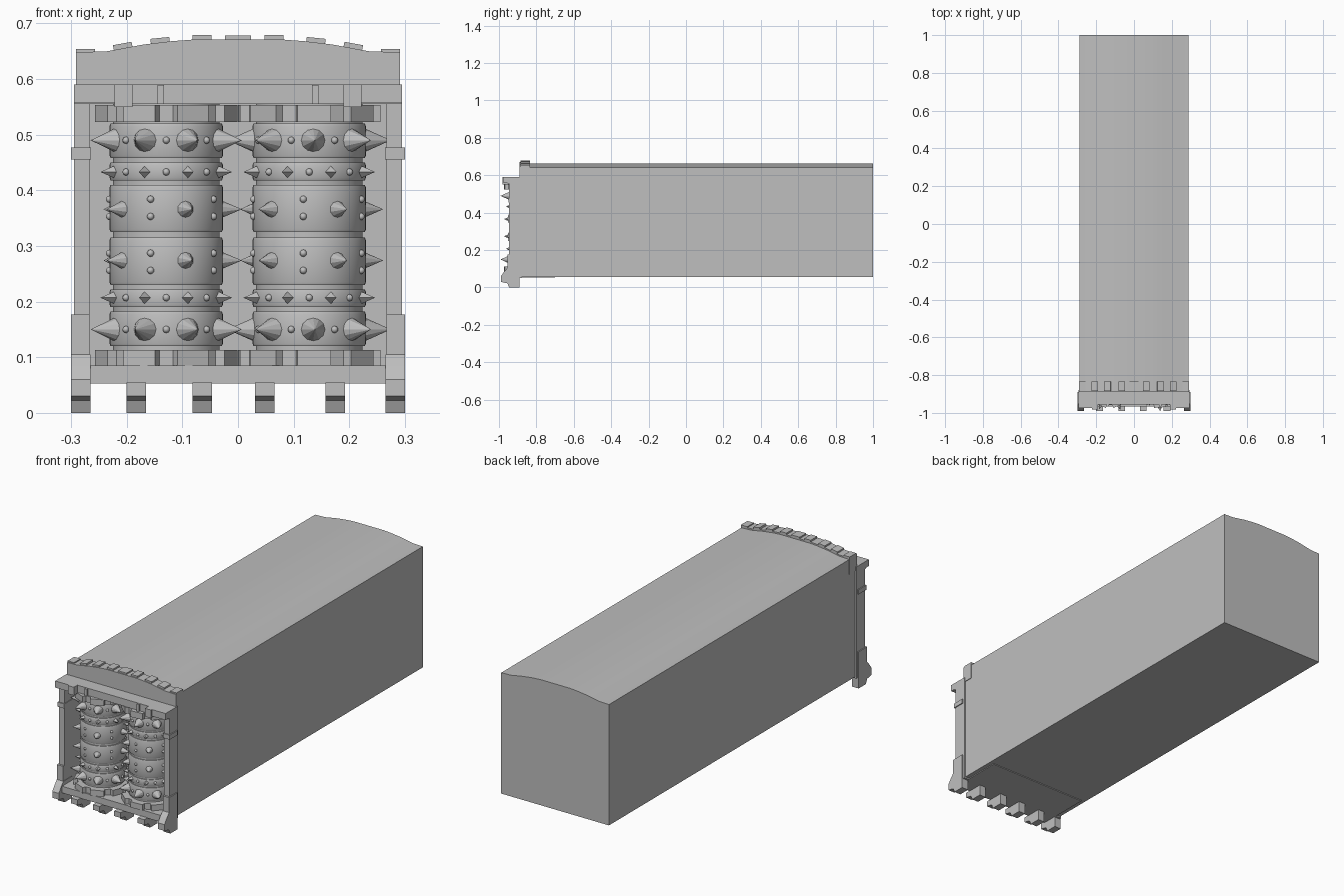
import bpy, bmesh, math
from mathutils import Matrix, Vector

cube = bpy.data.objects.get("Cube")
if cube:
    bpy.data.objects.remove(cube, do_unlink=True)

GREY = (0.52, 0.52, 0.52, 1)
mat = bpy.data.materials.new("plain grey")
mat.use_nodes = True
mat.diffuse_color = GREY
mat.node_tree.nodes["Principled BSDF"].inputs["Base Color"].default_value = GREY


def finish(name, bm, smooth=False):
    bmesh.ops.recalc_face_normals(bm, faces=bm.faces)
    mesh = bpy.data.meshes.new(name)
    bm.to_mesh(mesh)
    bm.free()
    mesh.materials.append(mat)
    ob = bpy.data.objects.new(name, mesh)
    bpy.context.collection.objects.link(ob)
    if smooth:
        bpy.ops.object.select_all(action="DESELECT")
        ob.select_set(True)
        bpy.context.view_layer.objects.active = ob
        bpy.ops.object.shade_smooth_by_angle(angle=math.radians(35))
    return ob


def add_box(bm, x, y, z, tilt=0):
    size = Matrix.Diagonal((x[1] - x[0], y[1] - y[0], z[1] - z[0], 1))
    mid = Vector((sum(x) / 2, sum(y) / 2, sum(z) / 2))
    bmesh.ops.create_cube(bm, size=1, matrix=Matrix.Translation(mid) @ Matrix.Rotation(tilt, 4, "Y") @ size)


def mirrored_box(bm, x, y, z):
    add_box(bm, x, y, z)
    add_box(bm, (-x[1], -x[0]), y, z)


def extrude(bm, outline, move):
    face = bm.faces.new([bm.verts.new(p) for p in outline])
    new = bmesh.ops.extrude_face_region(bm, geom=[face])["geom"]
    bmesh.ops.translate(bm, vec=move, verts=[v for v in new if isinstance(v, bmesh.types.BMVert)])


# Arched roof line, right half from the middle outwards
ROOF = [(0, 0.664), (0.08, 0.664), (0.12, 0.661), (0.17, 0.655), (0.235, 0.643), (0.288, 0.641)]


def arch(bm, y0, y1, bottom, lift=0, widen=0):
    half = [(x + (widen if x > 0.28 else 0), z + lift) for x, z in ROOF]
    edge = half[-1][0]
    line = [(-x, z) for x, z in half[:0:-1]] + half + [(edge, bottom), (-edge, bottom)]
    extrude(bm, [(x, y0, z) for x, z in line], (0, y1 - y0, 0))


# Long body with a recess for the rollers
bm = bmesh.new()
arch(bm, -0.89, 1.0, 0.057)
body = finish("body", bm, True)
bm = bmesh.new()
add_box(bm, (-0.267, 0.267), (-1.1, -0.70), (0.085, 0.555))
cutter = finish("recess_cutter", bm)
cutter.hide_render = True
cutter.hide_set(True)
cut = body.modifiers.new("recess", "BOOLEAN")
cut.operation = "DIFFERENCE"
cut.solver = "EXACT"
cut.object = cutter

# Roof collar with raised blocks
bm = bmesh.new()
arch(bm, -0.89, -0.835, 0.57, 0.007, 0.003)
finish("roof_collar", bm, True)
bm = bmesh.new()
for x, z, tilt in ((0.065, 0.673, 0), (0.14, 0.668, 0.1), (0.207, 0.658, 0.18), (0.274, 0.648, 0)):
    for s in (1, -1):
        add_box(bm, (s * x - 0.017, s * x + 0.017), (-0.885, -0.835), (z - 0.006, z + 0.006), s * tilt)
add_box(bm, (-0.023, 0.023), (-0.885, -0.835), (0.667, 0.678))
finish("roof_blocks", bm)

# Front frame: posts, clamps, lintel and sill
bm = bmesh.new()
mirrored_box(bm, (0.267, 0.295), (-0.945, -0.88), (0.05, 0.59))
mirrored_box(bm, (0.264, 0.3), (-0.95, -0.89), (0.455, 0.477))
mirrored_box(bm, (0.267, 0.3), (-0.955, -0.89), (0.085, 0.177))
finish("frame_posts", bm)
bm = bmesh.new()
add_box(bm, (-0.295, 0.295), (-0.955, -0.88), (0.555, 0.59))
mirrored_box(bm, (0.19, 0.222), (-0.982, -0.94), (0.55, 0.59))
mirrored_box(bm, (0.133, 0.145), (-0.965, -0.94), (0.555, 0.589))
mirrored_box(bm, (0.222, 0.295), (-0.975, -0.94), (0.558, 0.59))
finish("lintel", bm)
bm = bmesh.new()
add_box(bm, (-0.267, 0.267), (-0.965, -0.70), (0.053, 0.085))
finish("sill", bm)

# Stepped feet
FOOT = [(-0.89, 0), (-0.945, 0), (-0.955, 0.022), (-0.99, 0.03), (-0.99, 0.06),
        (-0.972, 0.085), (-0.955, 0.105), (-0.89, 0.105)]
bm = bmesh.new()
for x in (-0.3, 0.265):
    extrude(bm, [(x, y, z) for y, z in FOOT], (0.035, 0, 0))
for x in (-0.2, -0.082, 0.031, 0.157):
    extrude(bm, [(x, y, min(z, 0.055)) for y, z in FOOT[:5]] + [(x, -0.89, 0.055)], (0.035, 0, 0))
finish("feet", bm)


# Spiked rollers
AXIS_Y, MID_Z, R = -0.845, 0.32, 0.102
BANDS = [(0.005, 0.09), (0.098, 0.13), (0.138, 0.2)]


def around(x, angle, radius, z):
    """Frame on the drum whose z axis points outwards; angle 0 faces the front."""
    out = Vector((math.sin(angle), -math.cos(angle), 0))
    place = Matrix.Translation(Vector((x, AXIS_Y, z)) + out * radius)
    return place @ out.to_track_quat("Z", "Y").to_matrix().to_4x4()


def drum(bm, x):
    half = []
    for a, b in BANDS:
        half += [(0.096, a), (R - 0.002, a), (R, a + 0.005), (R, b - 0.005), (R - 0.002, b), (0.096, b)]
    half.append((0.096, 0.235))
    profile = [(r, -h) for r, h in reversed(half)] + half
    rings = []
    for r, h in profile:
        rings.append([bm.verts.new((x + r * math.cos(t * math.tau / 48), AXIS_Y + r * math.sin(t * math.tau / 48),
                                    MID_Z + h)) for t in range(48)])
    for lo, hi in zip(rings, rings[1:]):
        for i in range(48):
            j = (i + 1) % 48
            bm.faces.new((lo[i], lo[j], hi[j], hi[i]))


def toothed_cap(bm, x, z0, z1, turn):
    outline = []
    for k in range(8):
        for step, r in ((-0.3, 0.13), (0.3, 0.13), (0.36, 0.114), (0.64, 0.114)):
            a = (k + step) * math.tau / 8 + turn
            outline.append((x + r * math.sin(a), AXIS_Y - r * math.cos(a), z0))
    extrude(bm, outline, (0, 0, z1 - z0))


def spike(bm, x, angle, z, radius, length, sides):
    bmesh.ops.create_cone(bm, cap_ends=True, segments=sides, radius1=radius, radius2=0, depth=length + 0.008,
                          matrix=around(x, angle, R + (length - 0.008) / 2, z))


def stud(bm, x, angle, z):
    bmesh.ops.create_uvsphere(bm, u_segments=10, v_segments=6, radius=0.0065, matrix=around(x, angle, R, z))


for side, x, turn8, turn5 in (("right", -0.129, 22.5, 20), ("left", 0.128, 4, 30)):
    drums, caps, spikes, studs = (bmesh.new() for _ in range(4))
    drum(drums, x)
    toothed_cap(caps, x, 0.085, 0.113, math.radians(turn8))
    toothed_cap(caps, x, 0.523, 0.553, math.radians(turn8))
    for s in (1, -1):
        for k in range(8):
            a = math.radians(turn8 + 45 * k)
            d = math.radians(22.5 + 45 * k)
            spike(spikes, x, a, MID_Z + s * 0.17, 0.024, 0.045, 12)
            spike(spikes, x, d, MID_Z + s * 0.113, 0.014, 0.026, 4)
            stud(studs, x, a + math.pi / 8, MID_Z + s * 0.17)
            stud(studs, x, d + math.pi / 8, MID_Z + s * 0.113)
        for k in range(5):
            a = math.radians(turn5 + 72 * k)
            spike(spikes, x, a, MID_Z + s * 0.046, 0.018, 0.034, 10)
            for dz in (0.033, 0.064):
                stud(studs, x, a + math.pi / 5, MID_Z + s * dz)
    finish(side + "_roller_drum", drums, True)
    finish(side + "_roller_caps", caps)
    finish(side + "_roller_spikes", spikes)
    finish(side + "_roller_studs", studs, True)
